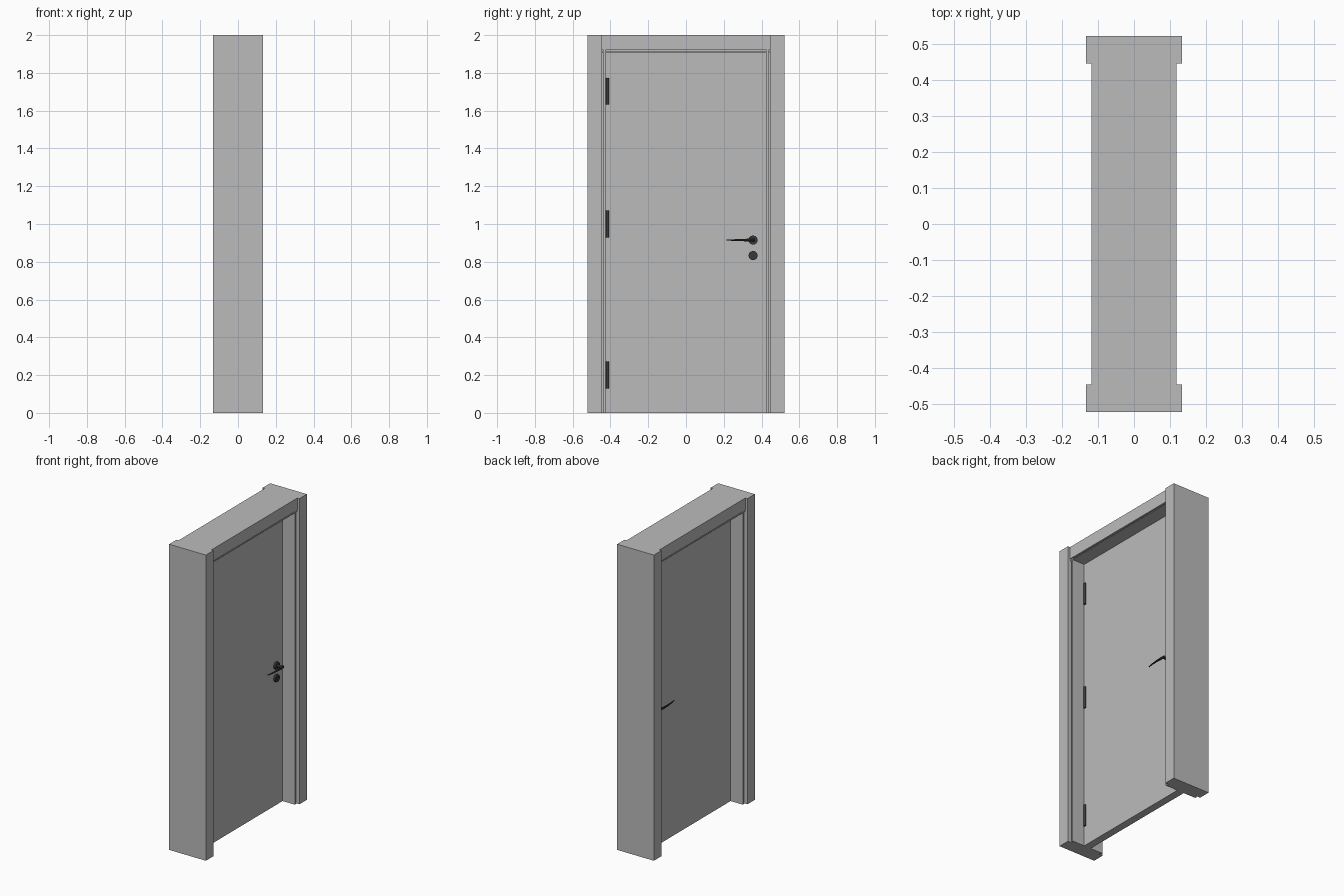
import bpy
import bmesh
from math import pi
from mathutils import Matrix, Vector

default = bpy.data.objects.get("Cube")
if default:
    bpy.data.objects.remove(default)


def material(name, grey):
    m = bpy.data.materials.new(name)
    m.use_nodes = True
    color = (grey, grey, grey, 1)
    m.diffuse_color = color
    m.node_tree.nodes["Principled BSDF"].inputs["Base Color"].default_value = color
    return m


GREY = material("painted grey", 0.5)
DARK = material("dark metal", 0.04)


def finish(bm, name, mat, smooth=False):
    bmesh.ops.recalc_face_normals(bm, faces=bm.faces)
    mesh = bpy.data.meshes.new(name)
    bm.to_mesh(mesh)
    bm.free()
    mesh.materials.append(mat)
    ob = bpy.data.objects.new(name, mesh)
    bpy.context.collection.objects.link(ob)
    if smooth:
        bpy.ops.object.select_all(action="DESELECT")
        ob.select_set(True)
        bpy.context.view_layer.objects.active = ob
        bpy.ops.object.shade_smooth_by_angle()
    return ob


def extrude(name, points, along, mat):
    """Extrude a flat outline along a vector."""
    bm = bmesh.new()
    face = bm.faces.new([bm.verts.new(p) for p in points])
    out = bmesh.ops.extrude_face_region(bm, geom=[face])
    moved = [g for g in out["geom"] if isinstance(g, bmesh.types.BMVert)]
    bmesh.ops.translate(bm, verts=moved, vec=along)
    return finish(bm, name, mat)


def box(name, size, centre, mat):
    bm = bmesh.new()
    bmesh.ops.create_cube(bm, size=1)
    bmesh.ops.scale(bm, verts=bm.verts, vec=size)
    bmesh.ops.translate(bm, verts=bm.verts, vec=centre)
    return finish(bm, name, mat)


def cylinder(name, radius, length, centre, axis="Z", sides=16):
    bm = bmesh.new()
    rot = Matrix.Rotation(pi / 2, 4, "Y") if axis == "X" else Matrix()
    bmesh.ops.create_cone(bm, cap_ends=True, segments=sides, radius1=radius,
                          radius2=radius, depth=length,
                          matrix=Matrix.Translation(centre) @ rot)
    return finish(bm, name, DARK, True)


# Half widths of casing, header, shadow gap and lining
CASING, HEAD, GAP, LINING = 0.133, 0.118, 0.105, 0.114
OUTER, INNER, GAP_Y, OPENING = 0.522, 0.445, 0.436, 0.425
HEIGHT, HEAD_Z, GAP_Z, OPENING_Z = 2.0, 1.92, 1.913, 1.908


def stepped(steps):
    """Symmetric outline from (half width, offset) pairs."""
    return steps + [(-w, o) for w, o in reversed(steps)]


# Side posts: casing, shadow gap and lining in one profile
post = stepped([(CASING, OUTER), (CASING, INNER), (GAP, INNER),
                (GAP, GAP_Y), (LINING, GAP_Y), (LINING, OPENING)])
for side, name in ((-1, "hinge_post"), (1, "lock_post")):
    extrude(name, [(x, side * y, 0) for x, y in post], (0, 0, HEIGHT), GREY)

# Header between the posts
head = stepped([(HEAD, HEIGHT), (HEAD, HEAD_Z), (GAP, HEAD_Z),
                (GAP, GAP_Z), (LINING, GAP_Z), (LINING, OPENING_Z)])
extrude("header", [(x, -INNER, z) for x, z in head], (0, 2 * INNER, 0), GREY)

# Door leaf
LEAF = 0.025
box("door_leaf", (2 * LEAF, 2 * OPENING, OPENING_Z), (0, 0, OPENING_Z / 2), GREY)

# Hinges
for i, z in enumerate((0.2, 1.0, 1.703)):
    cylinder(f"hinge_{i + 1}", 0.008, 0.142, (0.029, -0.415, z))

# Handles and lock plates on both sides
HY, HZ, LOCK_Z = 0.355, 0.915, 0.833
# Lever sections: y, distance from middle, half depth, half height
SECTIONS = [(0.366, 0.073, 0.006, 0.008), (0.345, 0.075, 0.007, 0.008),
            (0.3, 0.075, 0.006, 0.006), (0.25, 0.072, 0.005, 0.004),
            (0.215, 0.066, 0.003, 0.003)]
OCTAGON = [Matrix.Rotation(k * pi / 4, 2) @ Vector((1, 0)) for k in range(8)]
for s, side in ((1, "left"), (-1, "right")):
    cylinder(f"{side}_handle_rose", 0.024, 0.014, (s * 0.031, HY, HZ), "X")
    cylinder(f"{side}_handle_neck", 0.009, 0.045, (s * 0.053, HY, HZ), "X", 12)
    cylinder(f"{side}_lock_rose", 0.024, 0.014, (s * 0.031, HY, LOCK_Z), "X")
    cylinder(f"{side}_lock_barrel", 0.008, 0.006, (s * 0.039, HY, LOCK_Z), "X", 12)
    bm = bmesh.new()
    rings = [[bm.verts.new((s * (d + c.x * a), y, HZ + c.y * b)) for c in OCTAGON]
             for y, d, a, b in SECTIONS]
    for r, q in zip(rings, rings[1:]):
        for k in range(8):
            n = (k + 1) % 8
            bm.faces.new((r[k], r[n], q[n], q[k]))
    bm.faces.new(rings[0])
    bm.faces.new(rings[-1])
    finish(bm, f"{side}_lever", DARK, True)
